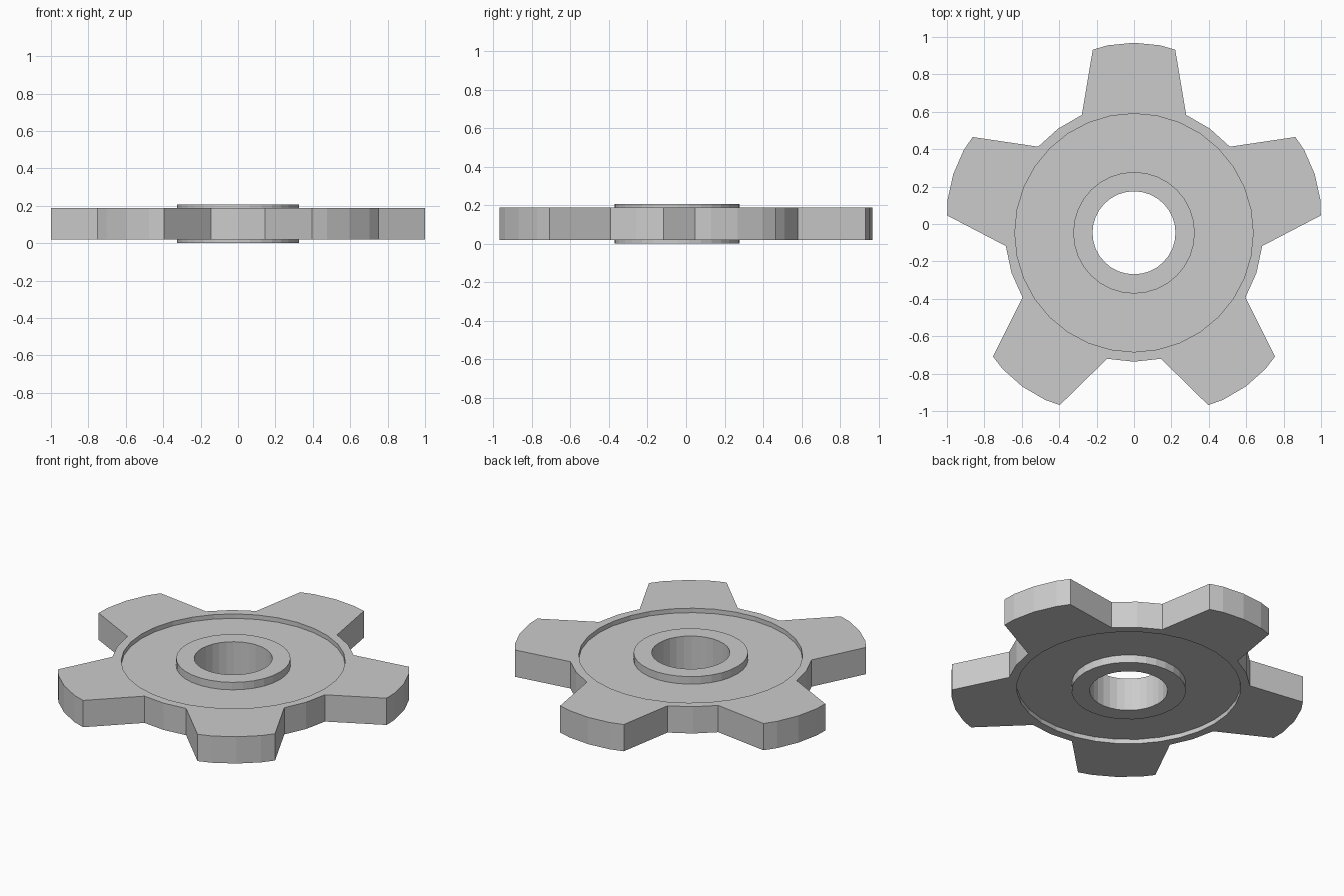
import bpy, bmesh
from math import sin, cos, pi, radians

if "Cube" in bpy.data.objects:
    bpy.data.objects.remove(bpy.data.objects["Cube"])

CY = -0.047          # gear axis in y
SEG = 32             # sides of the round parts

bm = bmesh.new()


def ring(pts, z):
    return [bm.verts.new((x, y + CY, z)) for x, y in pts]


def circle(r):
    return [(r * sin(2 * pi * i / SEG), r * cos(2 * pi * i / SEG)) for i in range(SEG)]


def wall(a, b):
    n = len(a)
    for i in range(n):
        j = (i + 1) % n
        bm.faces.new((a[i], a[j], b[j], b[i]))


def flat_fill(a, b):
    # flat face between two loops with different point counts
    edges = []
    for loop in (a, b):
        for i in range(len(loop)):
            pair = (loop[i], loop[(i + 1) % len(loop)])
            edges.append(bm.edges.get(pair) or bm.edges.new(pair))
    bmesh.ops.triangle_fill(bm, edges=edges, use_beauty=True, normal=(0, 0, 1))


# outline: five tapered teeth with crowned tips, arc valleys between
tooth = [(-23.9, 0.689), (-12.7, 1.003), (-8.0, 1.012), (0, 1.016),
         (8.0, 1.012), (12.7, 1.003), (23.9, 0.689), (36, 0.689)]
outline = []
for k in range(5):
    for a, r in tooth:
        t = radians(a + 72 * k)
        outline.append((r * sin(t), r * cos(t)))

# each side: rim, recessed web, raised hub, bore edge
sides = []
for rim_z, web_z, hub_z in ((0.02, 0.048, 0.0), (0.188, 0.16, 0.207)):
    outer = ring(outline, rim_z)
    loops = [ring(circle(r), z) for r, z in
             ((0.637, rim_z), (0.637, web_z), (0.325, web_z), (0.325, hub_z), (0.222, hub_z))]
    for a, b in zip(loops, loops[1:]):
        wall(a, b)
    sides.append((outer, loops))

# tooth flanks and bore
wall(sides[0][0], sides[1][0])
wall(sides[0][1][-1], sides[1][1][-1])

# rim faces
for outer, loops in sides:
    flat_fill(outer, loops[0])

bmesh.ops.recalc_face_normals(bm, faces=bm.faces)
mesh = bpy.data.meshes.new("gear_wheel")
bm.to_mesh(mesh)
bm.free()
obj = bpy.data.objects.new("gear_wheel", mesh)
bpy.context.collection.objects.link(obj)
